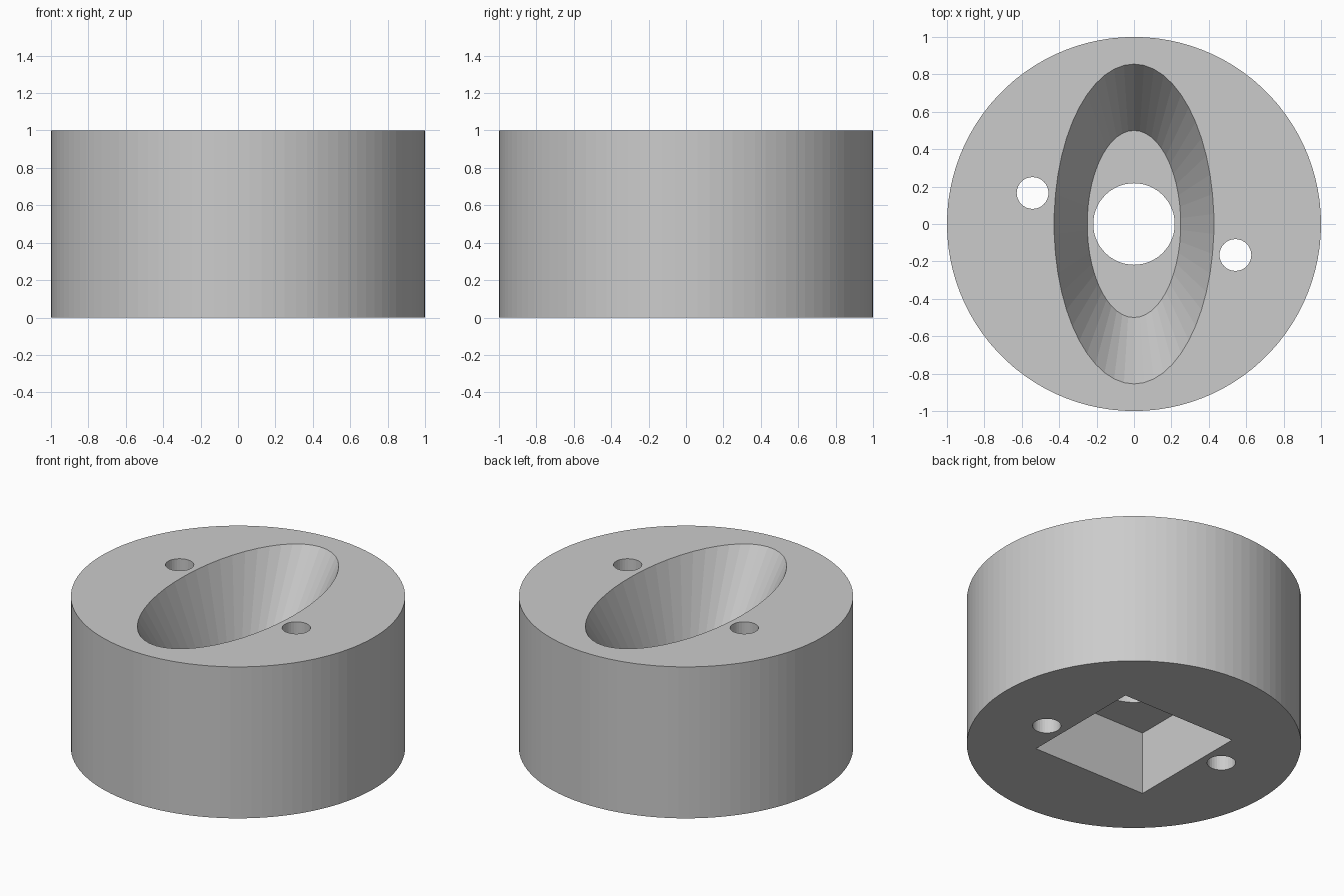
import bpy
from math import radians, sin, cos

default = bpy.data.objects.get("Cube")
if default:
    bpy.data.objects.remove(default, do_unlink=True)

# Single plain grey
grey = bpy.data.materials.new("plain_grey")
grey.use_nodes = True
colour = (0.6, 0.6, 0.6, 1)
grey.diffuse_color = colour
grey.node_tree.nodes["Principled BSDF"].inputs["Base Color"].default_value = colour


def frustum(name, bottom, top, r_bottom, r_top, sides, x=0, y=0, squash=1):
    """Upright cone section between two heights, optionally narrowed in x."""
    bpy.ops.mesh.primitive_cone_add(
        vertices=sides, radius1=r_bottom, radius2=r_top, depth=top - bottom,
        location=(x, y, (bottom + top) / 2))
    obj = bpy.context.object
    obj.name = name
    obj.scale.x = squash
    bpy.ops.object.transform_apply(location=False, rotation=False, scale=True)
    obj.data.materials.append(grey)
    return obj


# Round body
body = frustum("round_body", 0, 1, 1, 1, 100)

# Oval funnel sunk from the top to half height
floor, rim, slope = 0.5, 0.855, 0.71
cutters = [frustum("oval_funnel", floor, 1.1, 0.5, rim + 0.1 * slope, 50, squash=0.5)]

# Round bore joining the funnel to the pocket
cutters.append(frustum("centre_bore", 0.2, 0.8, 0.218, 0.218, 50))

# Square pocket in the underside
bpy.ops.mesh.primitive_cube_add(size=0.832)
pocket = bpy.context.object
pocket.name = "square_pocket"
pocket.data.materials.append(grey)
cutters.append(pocket)

# Two opposite screw holes through the full height
for side in (-1, 1):
    angle = radians(-17)
    cutters.append(frustum("screw_hole", -0.1, 1.1, 0.085, 0.085, 32,
                           side * 0.567 * cos(angle), side * 0.567 * sin(angle)))

# Cut every recess in turn, then discard its cutter
bpy.context.view_layer.objects.active = body
for cutter in cutters:
    cut = body.modifiers.new(cutter.name, "BOOLEAN")
    cut.operation = "DIFFERENCE"
    cut.solver = "EXACT"
    cut.object = cutter
    bpy.ops.object.modifier_apply(modifier=cut.name)
    bpy.data.objects.remove(cutter, do_unlink=True)
